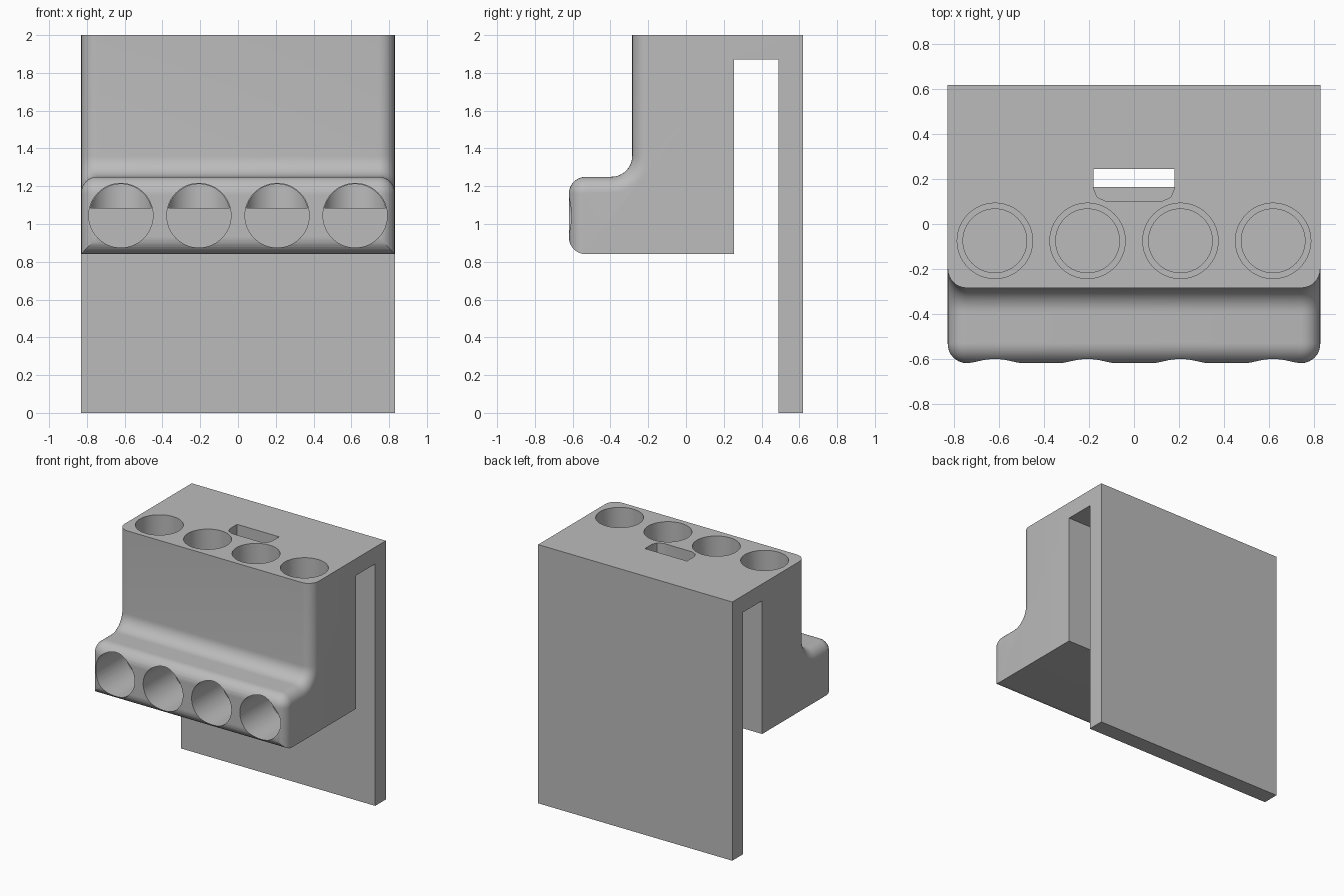
import bpy, bmesh, math
from mathutils import Matrix, Vector

if "Cube" in bpy.data.objects:
    bpy.data.objects.remove(bpy.data.objects["Cube"])

grey = bpy.data.materials.new("plain grey")
grey.use_nodes = True
colour = (0.5, 0.5, 0.5, 1)
grey.diffuse_color = colour
grey.node_tree.nodes["Principled BSDF"].inputs["Base Color"].default_value = colour

HALF = 0.83      # half width
ROUND = 0.09     # outer fillet
FLOOR = 1.085    # bottom of the upright tubes
STEPS = 10


def arc(cx, cy, r, start, end, n=STEPS):
    return [(cx + r * math.cos(math.radians(start + (end - start) * i / n)),
             cy + r * math.sin(math.radians(start + (end - start) * i / n)))
            for i in range(n + 1)]


def prism(name, points, place, travel):
    """Extrude a closed profile; place maps a 2D point to 3D."""
    bm = bmesh.new()
    face = bm.faces.new([bm.verts.new(place(a, b)) for a, b in points])
    moved = bmesh.ops.extrude_face_region(bm, geom=[face])["geom"]
    bmesh.ops.translate(bm, vec=Vector(travel),
                        verts=[v for v in moved if isinstance(v, bmesh.types.BMVert)])
    bmesh.ops.recalc_face_normals(bm, faces=bm.faces[:])
    return finish(name, bm)


def finish(name, bm):
    mesh = bpy.data.meshes.new(name)
    bm.to_mesh(mesh)
    bm.free()
    mesh.materials.append(grey)
    obj = bpy.data.objects.new(name, mesh)
    bpy.context.collection.objects.link(obj)
    return obj


def upright(points, bottom, top, name="upright_cutter"):
    return prism(name, points, lambda x, y: (x, y, bottom), (0, 0, top - bottom))


def forward(points, front, back, name="bore_cutter"):
    return prism(name, points, lambda x, z: (x, front, z), (0, back - front, 0))


def circle(cx, cy, r, n=64):
    return arc(cx, cy, r, 0, 360, n)[:-1]


# Side profile: back plate, hanging gap, tube block and rounded ledge
profile = [(0.62, 0), (0.62, 2), (-0.285, 2)]
profile += arc(-0.395, 1.36, 0.11, 0, -90)
profile += arc(-0.62 + ROUND, 1.25 - ROUND, ROUND, 90, 180)
profile += [(-0.62, 0.84), (0.255, 0.84), (0.255, 1.87), (0.49, 1.87), (0.49, 0)]
holder = prism("holder_body", profile, lambda y, z: (-HALF, y, z), (2 * HALF, 0, 0))

# Round the side edges all along the front
bm = bmesh.new()
bm.from_mesh(holder.data)
chain = [e for e in bm.edges
         if abs(e.verts[0].co.x - e.verts[1].co.x) < 1e-4
         and all(v.co.y < -0.28 for v in e.verts)]
bmesh.ops.bevel(bm, geom=chain, offset=0.085, offset_type='OFFSET',
                segments=8, profile=0.5, affect='EDGES', clamp_overlap=False)
bmesh.ops.recalc_face_normals(bm, faces=bm.faces[:])
bm.to_mesh(holder.data)
bm.free()

# Rounded underside of the front edge
corner = arc(-0.62 + ROUND, 0.84 + ROUND, ROUND, 180, 270)
corner += [(-0.62 + ROUND, 0.8), (-0.7, 0.8), (-0.7, 0.84 + ROUND)]
cutters = [prism("lip_cutter", corner, lambda y, z: (-1, y, z), (2, 0, 0))]

# Four upright tubes with stepped floors, opening into front bores
for x in (-0.62, -0.207, 0.207, 0.62):
    cutters.append(upright(circle(x, -0.075, 0.168), FLOOR, 2.1))
    cutters.append(upright(circle(x, -0.075, 0.142), 1.04, FLOOR + 0.05))
    cutters.append(forward(circle(x, 1.045, 0.17), -0.7, -0.25))
    rise = math.degrees(math.asin((FLOOR + 0.001 - 1.045) / 0.166))
    cutters.append(forward(arc(x, 1.045, 0.166, rise, 180 - rise, 32), -0.3, -0.075))

# Slot behind the tubes: open shaft plus a shallow tapered front pocket
shaft = [(-0.18, 0.165), (0.18, 0.165), (0.18, 0.245), (-0.18, 0.245)]
pocket = [(-0.18, 0.2), (-0.18, 0.16), (-0.165, 0.12), (-0.12, 0.1),
          (0.12, 0.1), (0.165, 0.12), (0.18, 0.16), (0.18, 0.2)]
cutters.append(upright(shaft, 0.7, 2.1))
cutters.append(upright(pocket, 1.8, 2.1))

# Carve everything out
bpy.ops.object.select_all(action='DESELECT')
holder.select_set(True)
bpy.context.view_layer.objects.active = holder
for cutter in cutters:
    cutter.hide_render = True
    mod = holder.modifiers.new("carve", 'BOOLEAN')
    mod.operation = 'DIFFERENCE'
    mod.solver = 'EXACT'
    mod.object = cutter
    bpy.ops.object.modifier_apply(modifier=mod.name)
    bpy.data.objects.remove(cutter)

bpy.ops.object.shade_smooth_by_angle(angle=math.radians(30))
